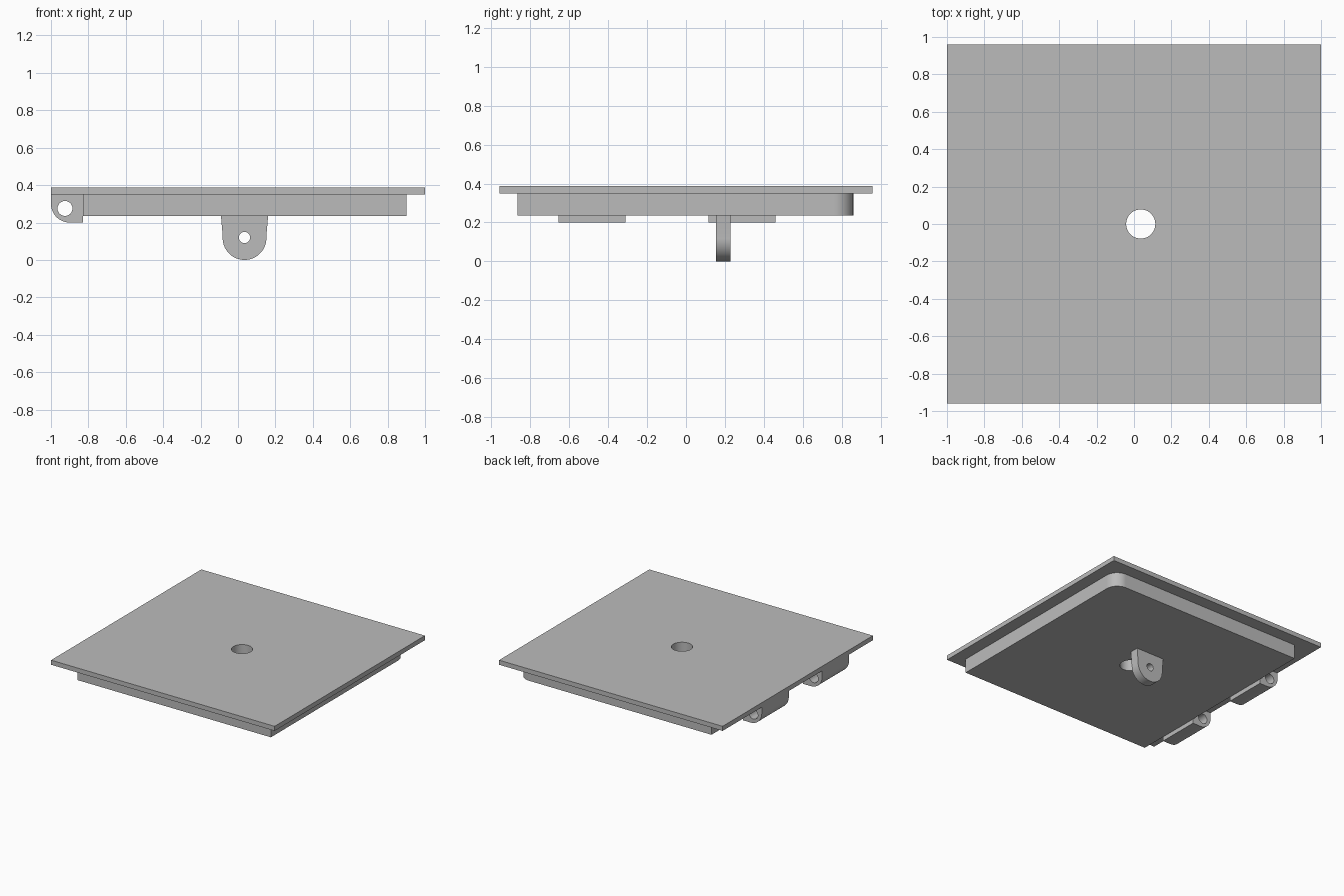
import bpy, bmesh
from math import cos, sin, pi, radians
from mathutils import Matrix, Vector

if "Cube" in bpy.data.objects:
    bpy.data.objects.remove(bpy.data.objects["Cube"])

grey = bpy.data.materials.new("plain grey")
grey.use_nodes = True
colour = (0.5, 0.5, 0.5, 1)
grey.diffuse_color = colour
grey.node_tree.nodes["Principled BSDF"].inputs["Base Color"].default_value = colour

# Maps a front-drawn profile (x, z) extruded along y
FRONT = Matrix(((1, 0, 0, 0), (0, 0, 1, 0), (0, 1, 0, 0), (0, 0, 0, 1)))
FLAT = Matrix.Identity(4)


def arc(cx, cy, r, start, end, steps):
    angles = [radians(start + (end - start) * i / steps) for i in range(steps + 1)]
    return [(cx + r * cos(a), cy + r * sin(a)) for a in angles]


def prism(name, profile, low, high, frame):
    bm = bmesh.new()
    face = bm.faces.new([bm.verts.new((u, v, low)) for u, v in profile])
    ext = bmesh.ops.extrude_face_region(bm, geom=[face])
    moved = [g for g in ext["geom"] if isinstance(g, bmesh.types.BMVert)]
    bmesh.ops.translate(bm, vec=Vector((0, 0, high - low)), verts=moved)
    bmesh.ops.transform(bm, matrix=frame, verts=bm.verts)
    bmesh.ops.recalc_face_normals(bm, faces=bm.faces)
    mesh = bpy.data.meshes.new(name)
    bm.to_mesh(mesh)
    bm.free()
    mesh.materials.append(grey)
    obj = bpy.data.objects.new(name, mesh)
    bpy.context.collection.objects.link(obj)
    return obj


def drilled(name, profile, low, high, frame, hole):
    """Extruded profile with one round through hole (u, v, radius)."""
    obj = prism(name, profile, low, high, frame)
    u, v, r = hole
    cutter = prism("hole_cutter", arc(u, v, r, 0, 360, 48)[:-1], low - 0.1, high + 0.1, frame)
    cutter.hide_render = True
    cut = obj.modifiers.new("hole", "BOOLEAN")
    cut.operation = "DIFFERENCE"
    cut.solver = "EXACT"
    cut.object = cutter
    bpy.ops.object.select_all(action="DESELECT")
    obj.select_set(True)
    bpy.context.view_layer.objects.active = obj
    bpy.ops.object.modifier_apply(modifier=cut.name)
    bpy.data.objects.remove(cutter)
    bpy.ops.object.shade_smooth_by_angle(angle=radians(30))
    return obj


# Cover plate and the raised block below it, sharing the central hole
centre_hole = (0.036, 0, 0.078)
plate = [(-1, -0.96), (1, -0.96), (1, 0.96), (-1, 0.96)]
drilled("cover_plate", plate, 0.35, 0.387, FLAT, centre_hole)

block = [(-0.83, 0.86), (-0.83, -0.865), (0.9, -0.865)] + arc(0.8, 0.76, 0.1, 0, 90, 16)
drilled("under_block", block, 0.235, 0.35, FLAT, centre_hole)

# Hinge knuckles along one edge
knuckle = [(-0.83, 0.35), (-1, 0.35)] + arc(-0.9, 0.3, 0.1, 180, 270, 16) + [(-0.83, 0.2)]
for name, y0, y1 in (("front_hinge", -0.655, -0.31), ("back_hinge", 0.115, 0.46)):
    drilled(name, knuckle, y0, y1, FRONT, (-0.925, 0.275, 0.04))

# Hanging latch lug with a tapered body and round end
lug = [(0.161, 0.235), (-0.091, 0.235)] + arc(0.035, 0.117, 0.117, 175, 365, 36)
drilled("latch_lug", lug, 0.155, 0.228, FRONT, (0.035, 0.12, 0.03))
